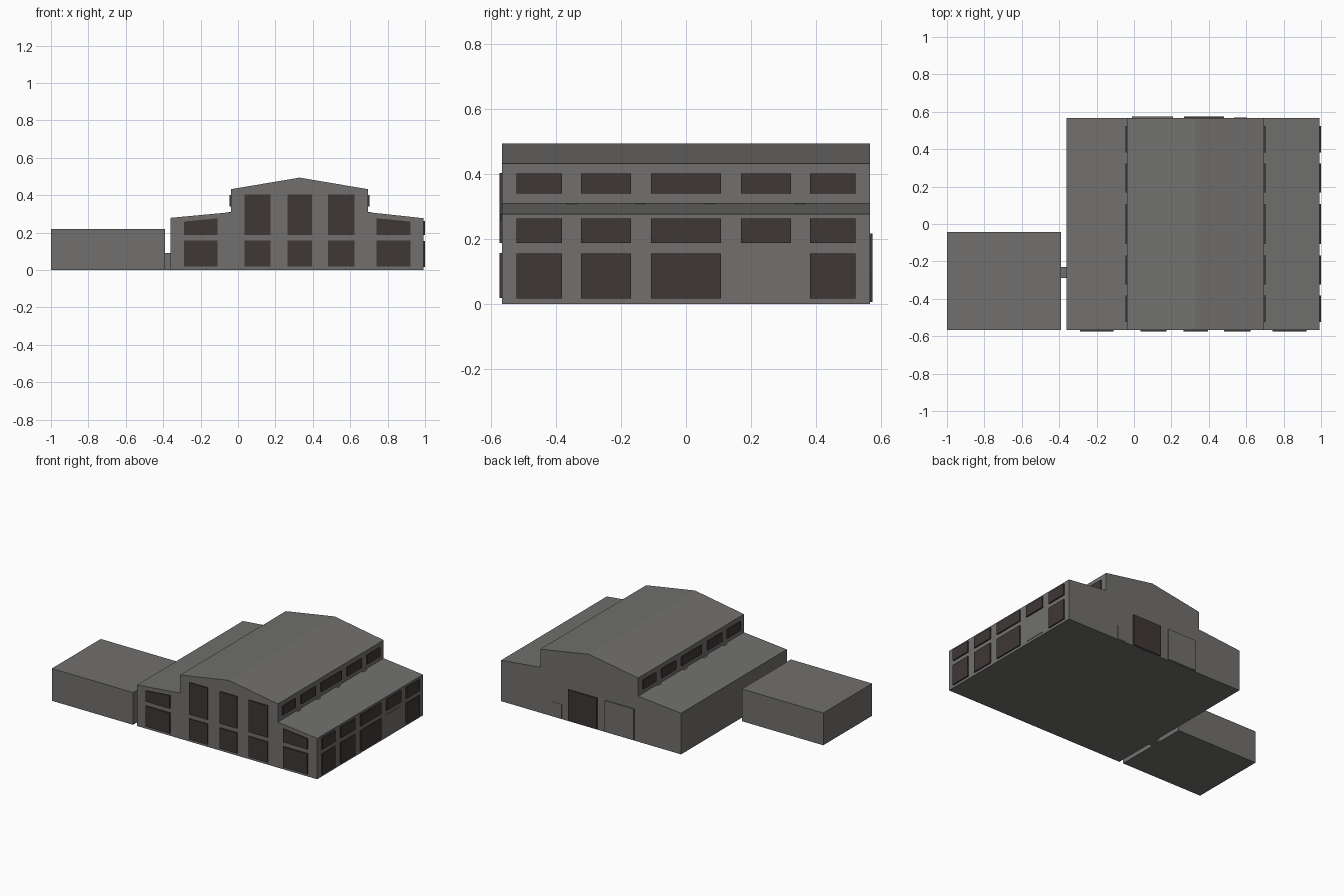
import bpy, bmesh
from mathutils import Vector

if "Cube" in bpy.data.objects:
    bpy.data.objects.remove(bpy.data.objects["Cube"])


def material(name, rgb):
    m = bpy.data.materials.new(name)
    m.diffuse_color = (*rgb, 1.0)
    m.use_nodes = True
    m.node_tree.nodes["Principled BSDF"].inputs["Base Color"].default_value = m.diffuse_color
    return m


GREY = material("wall_grey", (0.165, 0.163, 0.158))
DARK = material("dark_glass", (0.049, 0.039, 0.037))


def prism(name, points, offset, mat):
    """Extrude one planar polygon along an offset vector."""
    bm = bmesh.new()
    face = bm.faces.new([bm.verts.new(p) for p in points])
    ext = bmesh.ops.extrude_face_region(bm, geom=[face], use_keep_orig=True)
    verts = [g for g in ext["geom"] if isinstance(g, bmesh.types.BMVert)]
    bmesh.ops.translate(bm, verts=verts, vec=Vector(offset))
    bmesh.ops.recalc_face_normals(bm, faces=bm.faces[:])
    me = bpy.data.meshes.new(name)
    bm.to_mesh(me)
    bm.free()
    me.materials.append(mat)
    ob = bpy.data.objects.new(name, me)
    bpy.context.collection.objects.link(ob)
    return ob


def box(name, x0, x1, y0, y1, z0, z1, mat):
    pts = [(x0, y0, z0), (x1, y0, z0), (x1, y1, z0), (x0, y1, z0)]
    return prism(name, pts, (0, 0, z1 - z0), mat)


Y = 0.567            # half depth of the hall
XL, XR = -0.36, 0.991
CL, CR = -0.038, 0.696   # raised centre walls
T = 0.008            # plate thickness

# Main hall: stepped gable profile run front to back
profile = [(XL, 0), (XR, 0), (XR, 0.277), (CR, 0.309), (CR, 0.432),
           (0.329, 0.494), (CL, 0.432), (CL, 0.309), (XL, 0.279)]
prism("main_hall", [(x, -Y, z) for x, z in profile], (0, 2 * Y, 0), GREY)

# Side annex and its connecting passage
box("annex", -1.0, -0.39, -0.567, -0.043, 0, 0.219, GREY)
box("passage", -0.395, -0.355, -0.29, -0.23, 0, 0.09, GREY)


def front_window(name, x0, x1, z0, zl, zr):
    prism(name, [(x0, -Y, z0), (x1, -Y, z0), (x1, -Y, zr), (x0, -Y, zl)],
          (0, -T, 0), DARK)


# Front windows: (x0, x1, upper-left z, upper-right z)
for i, (x0, x1, zl, zr) in enumerate([
        (-0.29, -0.11, 0.259, 0.276), (0.035, 0.173, 0.403, 0.403),
        (0.265, 0.395, 0.403, 0.403), (0.48, 0.623, 0.403, 0.403),
        (0.74, 0.922, 0.277, 0.259)]):
    front_window(f"front_lower_window_{i}", x0, x1, 0.018, 0.157, 0.157)
    front_window(f"front_upper_window_{i}", x0, x1, 0.187, zl, zr)

# Right wall windows in two rows, and clerestory windows on both sides
bays = [(-0.523, -0.382), (-0.323, -0.169), (-0.108, 0.108),
        (0.169, 0.323), (0.382, 0.523)]
for i, (y0, y1) in enumerate(bays):
    door = i == 3    # this bay holds a grey shutter
    box("side_shutter" if door else f"side_lower_window_{i}",
        XR, XR + (0.003 if door else T + 0.001), y0, y1, 0.017, 0.155,
        GREY if door else DARK)
    box(f"side_upper_window_{i}", XR, XR + T + 0.001, y0, y1, 0.187, 0.263, DARK)
    box(f"clerestory_right_{i}", CR, CR + T, y0, y1, 0.34, 0.401, DARK)
    box(f"clerestory_left_{i}", CL - T, CL, y0, y1, 0.34, 0.401, DARK)

# Small roof brackets at the foot of the clerestory walls
for i, y in enumerate((-0.353, -0.14, 0.075, 0.352)):
    box(f"bracket_right_{i}", CR, CR + 0.012, y - 0.017, y + 0.017, 0.303, 0.311, GREY)
    box(f"bracket_left_{i}", CL - 0.012, CL, y - 0.017, y + 0.017, 0.303, 0.311, GREY)

# Back doors
box("back_sliding_door", -0.01, 0.208, Y, Y + T, 0.005, 0.216, GREY)
box("back_dark_door", 0.268, 0.482, Y, Y + T, 0.005, 0.216, DARK)
box("back_small_door", 0.535, 0.605, Y, Y + 0.002, 0.005, 0.1, GREY)
